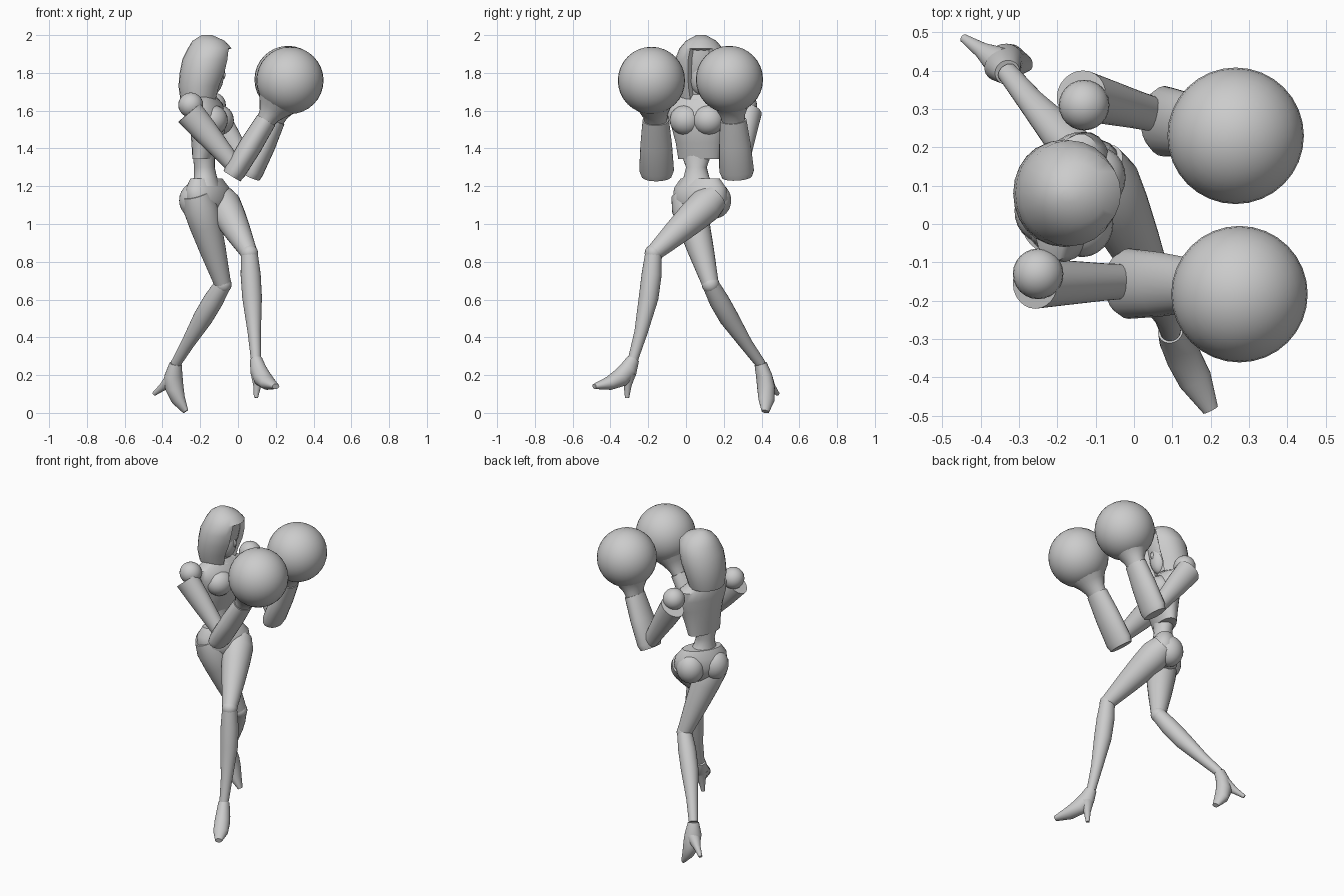
import bpy, bmesh, math
from mathutils import Vector

if "Cube" in bpy.data.objects:
    bpy.data.objects.remove(bpy.data.objects["Cube"], do_unlink=True)

tone = 0.6
grey = bpy.data.materials.new("plain grey")
grey.use_nodes = True
grey.diffuse_color = (tone, tone, tone, 1)
grey.node_tree.nodes["Principled BSDF"].inputs["Base Color"].default_value = (tone, tone, tone, 1)

ACROSS_X = Vector((1, 0, 0))
ACROSS_Y = Vector((0, 1, 0))
UP = Vector((0, 0, 1))


def finish(name, bm):
    bmesh.ops.recalc_face_normals(bm, faces=bm.faces)
    mesh = bpy.data.meshes.new(name)
    bm.to_mesh(mesh)
    bm.free()
    mesh.materials.append(grey)
    ob = bpy.data.objects.new(name, mesh)
    bpy.context.collection.objects.link(ob)
    bpy.ops.object.select_all(action='DESELECT')
    ob.select_set(True)
    bpy.context.view_layer.objects.active = ob
    bpy.ops.object.shade_smooth_by_angle(angle=math.radians(40))
    return ob


def skin(centres, widths, depths, side, normal=None, segments=24):
    """Skin a chain of ellipses, each square to the path or to a fixed normal."""
    bm = bmesh.new()
    last = len(centres) - 1
    rings = []
    for i, centre in enumerate(centres):
        along = normal or (centres[min(i + 1, last)] - centres[max(i - 1, 0)]).normalized()
        a = (side - along * side.dot(along)).normalized()
        b = along.cross(a)
        ring = []
        for k in range(segments):
            turn = math.tau * k / segments
            offset = a * widths[i] * math.cos(turn) + b * depths[i] * math.sin(turn)
            ring.append(bm.verts.new(centre + offset))
        rings.append(ring)
    for low, high in zip(rings, rings[1:]):
        for k in range(segments):
            bm.faces.new((low[k - 1], low[k], high[k], high[k - 1]))
    bm.faces.new(rings[0])
    bm.faces.new(rings[-1])
    return bm


def body(y, profile, side):
    """Stack level ellipses given as (z, x, half width, half depth)."""
    z, x, widths, depths = zip(*profile)
    centres = [Vector((px, y, pz)) for px, pz in zip(x, z)]
    return skin(centres, widths, depths, side, UP)


def limb(name, start, end, profile, side, bow=Vector()):
    """Skin from start to end; profile holds (fraction, half width, half depth)."""
    steps, widths, depths = zip(*profile)
    centres = [start.lerp(end, t) + bow * math.sin(math.pi * t) for t in steps]
    return finish(name, skin(centres, widths, depths, side))


def ball(name, centre, radii, yaw=0.0, segments=24):
    bm = bmesh.new()
    bmesh.ops.create_uvsphere(bm, u_segments=segments, v_segments=segments // 2, radius=1)
    ob = finish(name, bm)
    ob.location = centre
    ob.scale = radii
    ob.rotation_euler.z = yaw
    return ob


def mirrored_balls(name, centre, offset, spread, radii, yaw):
    """A pair of ellipsoids, either side of a turned body part."""
    forward = Vector((math.cos(yaw), math.sin(yaw), 0))
    across = UP.cross(forward)
    for sign, label in ((1, "left_"), (-1, "right_")):
        ball(label + name, centre + forward * offset + across * spread * sign, radii, yaw)


# Head: bobbed hair with a recessed face opening
hair = body(0.08, [
    (1.66, -0.205, 0.115, 0.1), (1.73, -0.2, 0.135, 0.115), (1.8, -0.182, 0.14, 0.127),
    (1.87, -0.167, 0.138, 0.128), (1.93, -0.15, 0.115, 0.116),
    (1.97, -0.155, 0.08, 0.085), (2, -0.165, 0.025, 0.028)], ACROSS_Y)
bmesh.ops.recalc_face_normals(hair, faces=hair.faces)
opening = []
for face in hair.faces:
    c = face.calc_center_median()
    if c.x > -0.13 and abs(c.y - 0.08) < 0.075 and 1.67 < c.z < 1.92:
        opening.append(face)
bmesh.ops.inset_region(hair, faces=opening, thickness=0.012, depth=-0.025)
finish("hair", hair)
ball("face", (-0.135, 0.076, 1.79), (0.06, 0.06, 0.105))
ball("nose", (-0.08, 0.076, 1.79), (0.014, 0.011, 0.025), segments=12)
limb("neck", Vector((-0.18, 0.08, 1.64)), Vector((-0.165, 0.08, 1.74)),
     [(0, 0.05, 0.05), (1, 0.045, 0.045)], ACROSS_Y)

# Torso, turned a little from the facing direction
chest_yaw = math.radians(-15)
chest_side = Vector((-math.sin(chest_yaw), math.cos(chest_yaw), 0))
finish("chest", body(0.07, [
    (1.345, -0.18, 0.115, 0.055), (1.43, -0.168, 0.128, 0.074), (1.51, -0.158, 0.15, 0.09),
    (1.58, -0.158, 0.175, 0.093), (1.64, -0.172, 0.17, 0.08), (1.685, -0.18, 0.09, 0.055)],
    chest_side))
mirrored_balls("bust", Vector((-0.15, 0.067, 1.55)), 0.035, 0.062,
               (0.078, 0.085, 0.08), chest_yaw)
finish("waist", body(0.055, [
    (1.2, -0.168, 0.1, 0.075), (1.25, -0.172, 0.068, 0.06),
    (1.3, -0.178, 0.055, 0.055), (1.38, -0.18, 0.085, 0.056)], chest_side))

# Pelvis, turned further
hip_yaw = math.radians(-35)
hip_side = Vector((-math.sin(hip_yaw), math.cos(hip_yaw), 0))
finish("pelvis", body(0.075, [
    (1.24, -0.167, 0.12, 0.062), (1.19, -0.16, 0.158, 0.09), (1.13, -0.157, 0.165, 0.098),
    (1.075, -0.157, 0.13, 0.085), (1.03, -0.157, 0.055, 0.045)], hip_side))
mirrored_balls("buttock", Vector((-0.155, 0.073, 1.125)), -0.035, 0.075,
               (0.085, 0.085, 0.095), hip_yaw)

# Arms: shoulder ball, flared sleeve, broad forearm, cuff and round glove
sleeve_shape = [(0, 0.066, 0.076), (0.35, 0.058, 0.068), (0.75, 0.049, 0.053), (1, 0.045, 0.045)]
forearm_shape = [(0, 0.08, 0.052), (0.1, 0.092, 0.058), (0.55, 0.084, 0.061), (1, 0.07, 0.055)]
cuff_shape = [(-0.08, 0.058, 0.046), (0.12, 0.066, 0.058), (0.3, 0.085, 0.085), (0.5, 0.12, 0.12)]


def arm(label, shoulder, elbow, base, wrist, fist):
    shoulder, elbow, base, wrist, fist = map(Vector, (shoulder, elbow, base, wrist, fist))
    ball(label + "_shoulder", shoulder, [0.066] * 3)
    outward = 0.025 * (1 if label == "left" else -1)
    sleeve = shoulder + Vector((-0.008, outward, -0.04))
    limb(label + "_upper_arm", sleeve, elbow, sleeve_shape, ACROSS_Y)
    limb(label + "_forearm", base, wrist, forearm_shape, ACROSS_Y)
    limb(label + "_cuff", wrist, fist, cuff_shape, ACROSS_Y)
    ball(label + "_glove", fist, [0.178] * 3, segments=32)


arm("right", (-0.25, -0.13, 1.63), (-0.02, -0.15, 1.31), (-0.032, -0.155, 1.253),
    (0.15, -0.16, 1.55), (0.275, -0.183, 1.76))
arm("left", (-0.13, 0.31, 1.63), (0.055, 0.285, 1.3), (0.065, 0.27, 1.25),
    (0.195, 0.25, 1.55), (0.265, 0.23, 1.765))

# Legs: thigh, knee ball, shin, pointed shoe and slim heel
thigh_shape = [(t, r, r) for t, r in
               ((0, 0.075), (0.15, 0.092), (0.35, 0.085), (0.63, 0.069), (1, 0.044))]
shin_shape = [(t, r, r) for t, r in
              ((0, 0.044), (0.2, 0.053), (0.42, 0.052), (0.75, 0.035), (1, 0.027))]
heel_shape = [(0, 0.042, 0.042), (0.5, 0.021, 0.021), (1, 0.011, 0.011)]
shoe_widths = (0.033, 0.041, 0.046, 0.044, 0.021)
shoe_depths = (0.033, 0.05, 0.05, 0.036, 0.014)


def leg(label, hip, knee, ankle, instep, toe, heel_tip, calf_bow):
    hip, knee, ankle, instep, toe, heel_tip = map(
        Vector, (hip, knee, ankle, instep, toe, heel_tip))
    limb(label + "_thigh", hip, knee, thigh_shape, ACROSS_X)
    ball(label + "_knee", knee, [0.047] * 3, segments=16)
    limb(label + "_shin", knee, ankle, shin_shape, ACROSS_X, ACROSS_Y * calf_bow)
    # The foot follows a curve from the ankle round the instep to the toe
    curve = [ankle.lerp(instep, t / 4).lerp(instep.lerp(toe, t / 4), t / 4) for t in range(5)]
    finish(label + "_shoe", skin(curve, shoe_widths, shoe_depths, UP.cross(toe - ankle)))
    limb(label + "_heel", curve[1].lerp(instep, 0.3), heel_tip, heel_shape, ACROSS_X)


leg("right", (-0.22, -0.005, 1.16), (-0.08, 0.13, 0.68), (-0.33, 0.395, 0.26),
    (-0.37, 0.44, 0.13), (-0.277, 0.42, 0.007), (-0.445, 0.485, 0.1), -0.015)
leg("left", (-0.1, 0.155, 1.145), (0.06, -0.172, 0.845), (0.095, -0.28, 0.285),
    (0.11, -0.31, 0.16), (0.2, -0.485, 0.14), (0.095, -0.312, 0.08), 0.02)
